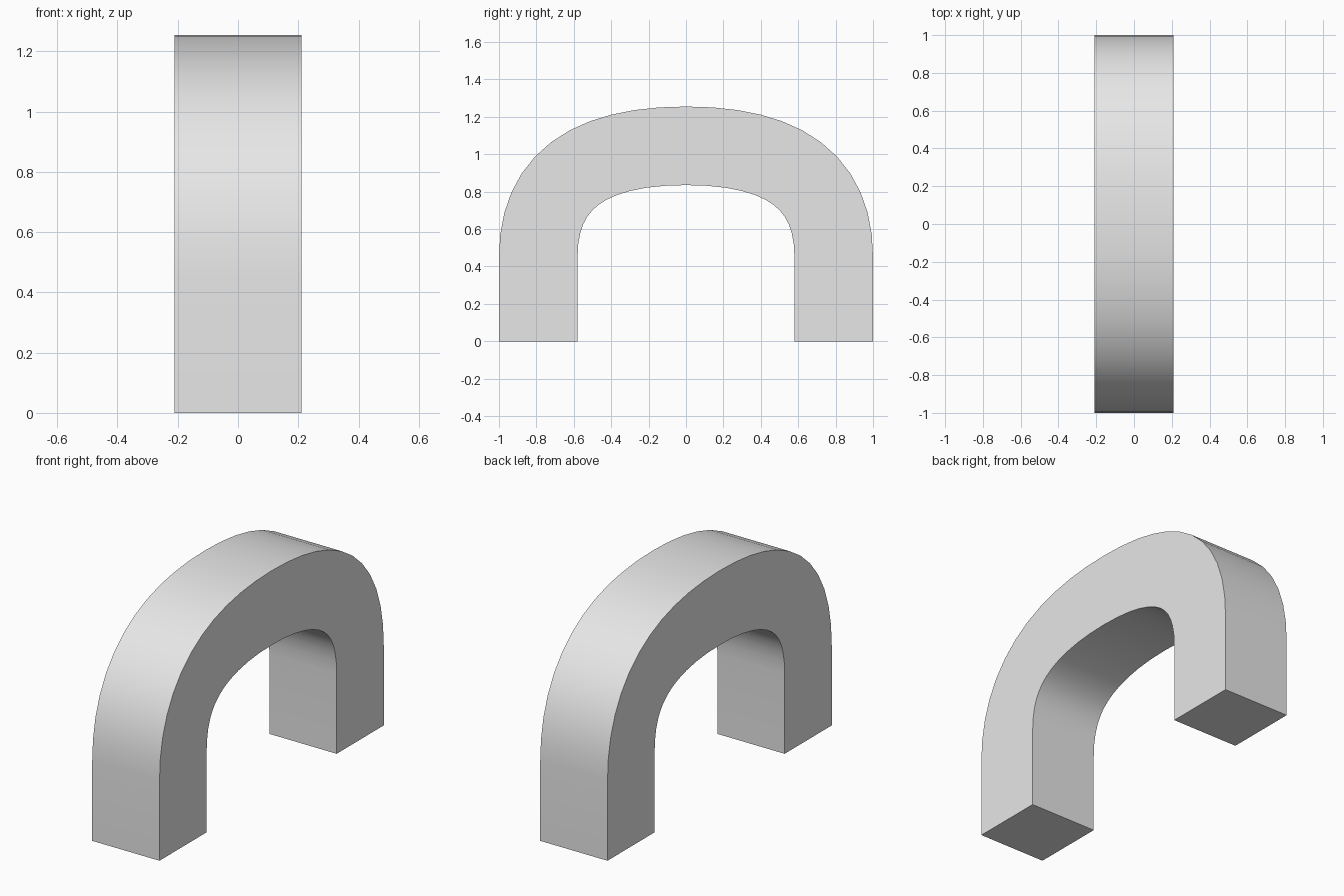
import bpy
import bmesh
import math
from mathutils import Vector
from mathutils.geometry import interpolate_bezier

cube = bpy.data.objects.get("Cube")
if cube:
    bpy.data.objects.remove(cube, do_unlink=True)

HALF = 0.21        # half of the square section
REACH = 0.79       # centreline distance of each leg
SPRING = 0.45      # height where the legs begin to curve
CROWN = 1.045      # centreline height at the top

grey = bpy.data.materials.new("light grey")
grey.use_nodes = True
colour = (0.8, 0.8, 0.8, 1.0)
grey.diffuse_color = colour
grey.node_tree.nodes["Principled BSDF"].inputs["Base Color"].default_value = colour

# Centreline in (y, z): leg, curved shoulder, then the mirrored other half
shoulder = interpolate_bezier(
    Vector((REACH, SPRING)), Vector((REACH, SPRING + 0.4)),
    Vector((0.53, CROWN)), Vector((0, CROWN)), 13)
half = [Vector((REACH, 0))] + [Vector(p[:2]) for p in shoulder]
path = half + [Vector((-p.x, p.y)) for p in reversed(half[:-1])]

# Sweep a square section along the centreline
bm = bmesh.new()
rings = []
for i, p in enumerate(path):
    if i in (0, len(path) - 1):
        normal = Vector((math.copysign(1, p.x), 0))
    else:
        a = (p - path[i - 1]).normalized()
        b = (path[i + 1] - p).normalized()
        tangent = (a + b).normalized()
        normal = Vector((tangent.y, -tangent.x))
        if abs(p.y - SPRING) < 0.001:
            normal = Vector((math.copysign(1, p.x), 0))
    rings.append([bm.verts.new((x, *(p + normal * s)))
                  for x, s in ((-HALF, HALF), (HALF, HALF),
                               (HALF, -HALF), (-HALF, -HALF))])
for r, q in zip(rings, rings[1:]):
    for k in range(4):
        n = (k + 1) % 4
        bm.faces.new((r[k], r[n], q[n], q[k]))
bm.faces.new(rings[0])
bm.faces.new(rings[-1])
bmesh.ops.recalc_face_normals(bm, faces=bm.faces)

mesh = bpy.data.meshes.new("arch")
bm.to_mesh(mesh)
bm.free()
mesh.materials.append(grey)
arch = bpy.data.objects.new("arch", mesh)
bpy.context.collection.objects.link(arch)

# Smooth curve with crisp section edges
bpy.ops.object.select_all(action="DESELECT")
arch.select_set(True)
bpy.context.view_layer.objects.active = arch
bpy.ops.object.shade_smooth_by_angle(angle=math.radians(30))
